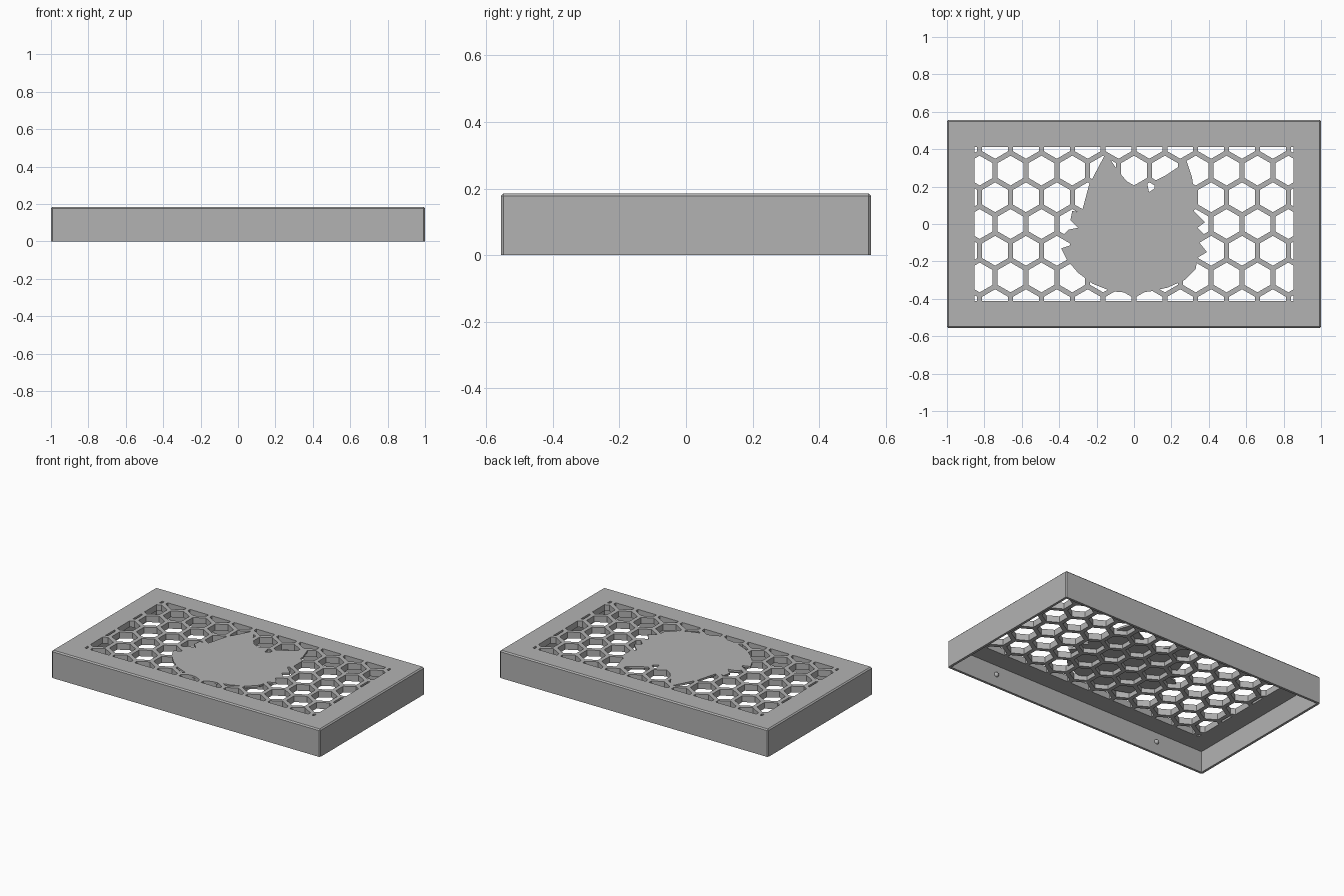
import bpy
import bmesh
from math import sin, cos, pi, sqrt
from mathutils import Vector

if "Cube" in bpy.data.objects:
    bpy.data.objects.remove(bpy.data.objects["Cube"])

# Overall sizes
HALF_X, HALF_Y, HEIGHT = 1.0, 0.556, 0.185
WALL, CEILING, LID = 0.016, 0.143, 0.172
PITCH, RIB = 0.165, 0.027
WINDOW_X, WINDOW_Y = 0.853, 0.412

grey = bpy.data.materials.new("plain grey")
grey.use_nodes = True
grey.diffuse_color = (0.45, 0.45, 0.45, 1)
grey.node_tree.nodes["Principled BSDF"].inputs["Base Color"].default_value = grey.diffuse_color


def make_object(name, bm):
    bmesh.ops.recalc_face_normals(bm, faces=bm.faces)
    mesh = bpy.data.meshes.new(name)
    bm.to_mesh(mesh)
    bm.free()
    mesh.materials.append(grey)
    obj = bpy.data.objects.new(name, mesh)
    bpy.context.collection.objects.link(obj)
    return obj


def box(half_x, half_y, low, high):
    bm = bmesh.new()
    bmesh.ops.create_cube(bm, size=1)
    bmesh.ops.scale(bm, vec=(2 * half_x, 2 * half_y, high - low), verts=bm.verts)
    bmesh.ops.translate(bm, vec=(0, 0, (low + high) / 2), verts=bm.verts)
    return bm


def raise_faces(bm, depth):
    result = bmesh.ops.extrude_face_region(bm, geom=bm.faces[:], use_keep_orig=True)
    verts = [v for v in result["geom"] if isinstance(v, bmesh.types.BMVert)]
    bmesh.ops.translate(bm, vec=(0, 0, depth), verts=verts)


def cut(target, cutter):
    cutter.hide_render = True
    mod = target.modifiers.new("cut", "BOOLEAN")
    mod.operation = "DIFFERENCE"
    mod.solver = "EXACT"
    mod.object = cutter
    bpy.context.view_layer.objects.active = target
    bpy.ops.object.modifier_apply(modifier=mod.name)
    bpy.data.objects.remove(cutter)


# Cover body: block with chamfered top and upright edges, hollow below
bm = box(HALF_X, HALF_Y, 0, HEIGHT)
edges = [e for e in bm.edges if max(v.co.z for v in e.verts) > HEIGHT / 2]
bmesh.ops.bevel(bm, geom=edges, offset=0.008, segments=1, affect="EDGES")
cover = make_object("grille_cover", bm)
cut(cover, make_object("cavity_cutter", box(HALF_X - WALL, HALF_Y - WALL, -0.1, CEILING)))

# Honeycomb cutter: rows of pointed hexagons trimmed to the window
bm = bmesh.new()
radius = (PITCH - RIB) / sqrt(3)
for row in range(-3, 4):
    shift = PITCH / 2 if row % 2 else 0
    for col in range(-7, 8):
        cx, cy = col * PITCH + shift, row * PITCH * sqrt(3) / 2
        corners = [(cx + radius * sin(k * pi / 3), cy + radius * cos(k * pi / 3), CEILING - 0.03)
                   for k in range(6)]
        bm.faces.new([bm.verts.new(c) for c in corners])
for normal, reach in (((1, 0, 0), WINDOW_X), ((-1, 0, 0), WINDOW_X),
                      ((0, 1, 0), WINDOW_Y), ((0, -1, 0), WINDOW_Y)):
    bmesh.ops.bisect_plane(bm, geom=bm.verts[:] + bm.edges[:] + bm.faces[:],
                           plane_co=Vector(normal) * reach, plane_no=normal, clear_outer=True)
raise_faces(bm, 0.13)
honeycomb = make_object("honeycomb_cutter", bm)

# Cat head outline in hundredths: kept solid as a thin lid over the cells
outline = [(-15, 38), (-9, 29), (-4, 23), (0, 18), (4, 21), (7, 22), (8, 17), (11, 19), (11, 23),
           (17, 26), (23, 30), (28, 34), (31, 25), (32, 18), (32, 7), (38, 1), (34, -2),
           (38, -6), (35, -10), (39, -15), (34, -18), (33, -24), (27, -30), (18, -34), (9, -36),
           (0, -37), (-12, -36), (-22, -32), (-30, -26), (-36, -19), (-39, -13), (-33, -11),
           (-38, -6), (-35, -3), (-30, -2), (-34, 2), (-33, 7), (-28, 6), (-24, 21)]
bm = bmesh.new()
bm.faces.new([bm.verts.new((x / 100, y / 100, LID)) for x, y in outline])
raise_faces(bm, 0.2)
cut(honeycomb, make_object("cat_head_mask", bm))
cut(cover, honeycomb)

# Small snap nubs on the inner long walls
for side, label in ((-1, "front"), (1, "back")):
    for x, end in ((-0.63, "right"), (0.63, "left")):
        bm = bmesh.new()
        bmesh.ops.create_uvsphere(bm, u_segments=16, v_segments=8, radius=0.016)
        bmesh.ops.translate(bm, vec=(x, side * (HALF_Y - WALL), 0.08), verts=bm.verts)
        nub = make_object(f"{label}_{end}_snap_nub", bm)
        for face in nub.data.polygons:
            face.use_smooth = True
